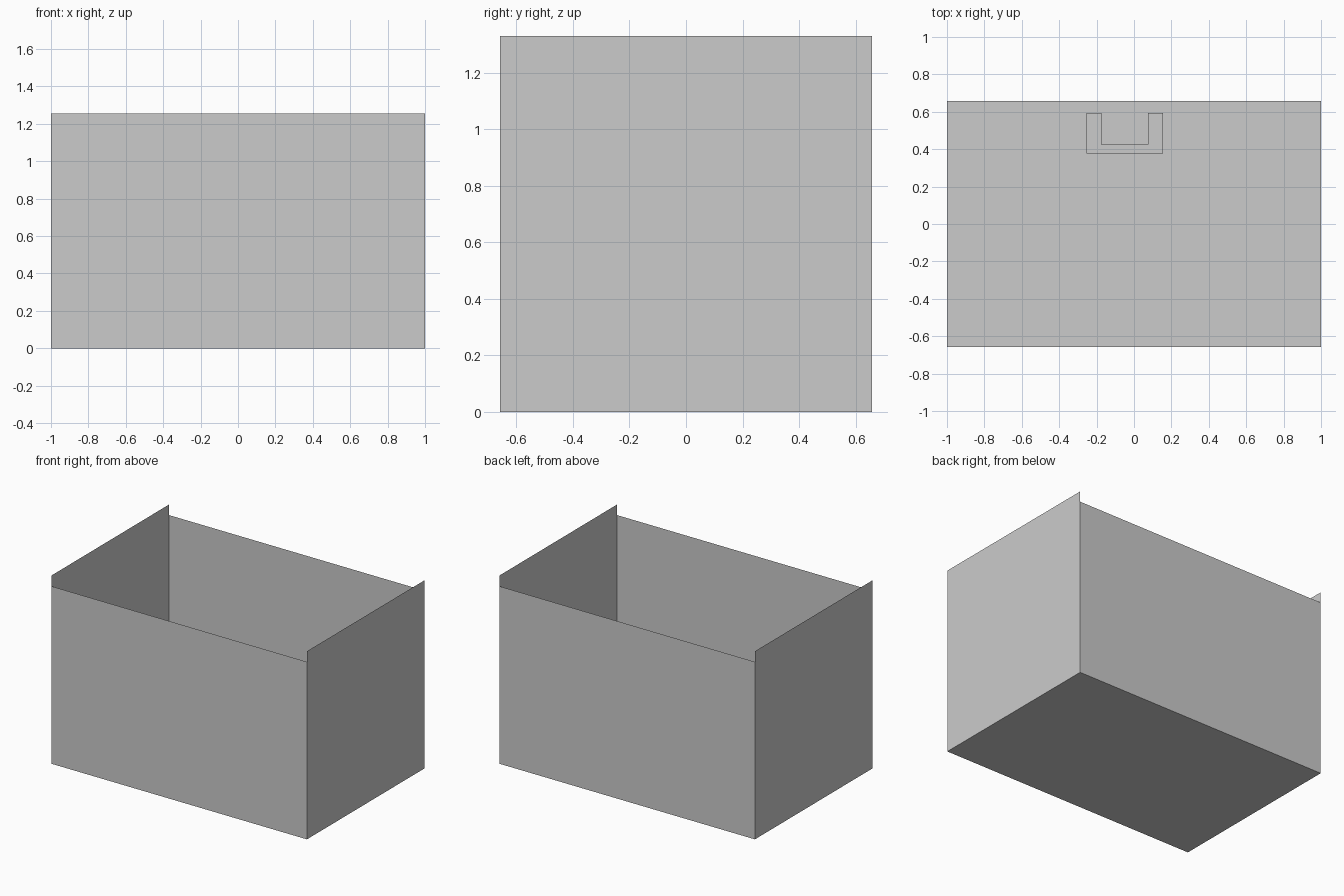
import bpy, bmesh
from mathutils import Vector

if "Cube" in bpy.data.objects:
    bpy.data.objects.remove(bpy.data.objects["Cube"])

HX, HY = 1.0, 0.658      # half width and half depth of the room
LONG_H, END_H = 1.255, 1.33


def make_object(name, bm):
    mesh = bpy.data.meshes.new(name)
    bm.to_mesh(mesh)
    bm.free()
    obj = bpy.data.objects.new(name, mesh)
    bpy.context.collection.objects.link(obj)
    return obj


def panel(name, origin, u, v):
    """Single flat quad spanned by edges u and v."""
    bm = bmesh.new()
    o, u, v = Vector(origin), Vector(u), Vector(v)
    bm.faces.new([bm.verts.new(p) for p in (o, o + u, o + u + v, o + v)])
    return make_object(name, bm)


# Floor
panel("floor", (-HX, -HY, 0), (2 * HX, 0, 0), (0, 2 * HY, 0))

# Long walls (front and back) and the taller end walls
for label, s in (("front", 1), ("back", -1)):
    panel(label + "_wall", (-s * HX, -s * HY, 0), (s * 2 * HX, 0, 0), (0, 0, LONG_H))
for label, s in (("right", 1), ("left", -1)):
    panel(label + "_wall", (s * HX, -s * HY, 0), (0, s * 2 * HY, 0), (0, 0, END_H))

# Low U-shaped counter near the back wall, open towards it
outline = [(-0.254, 0.594), (-0.254, 0.377), (0.155, 0.377), (0.155, 0.594),
           (0.075, 0.594), (0.075, 0.425), (-0.174, 0.425), (-0.174, 0.594)]
bm = bmesh.new()
base = bm.faces.new([bm.verts.new((x, y, 0.002)) for x, y in outline])
top = bmesh.ops.extrude_face_region(bm, geom=[base], use_keep_orig=True)
bmesh.ops.translate(bm, vec=(0, 0, 0.25),
                    verts=[g for g in top["geom"] if isinstance(g, bmesh.types.BMVert)])
bmesh.ops.recalc_face_normals(bm, faces=bm.faces)
make_object("counter", bm)
